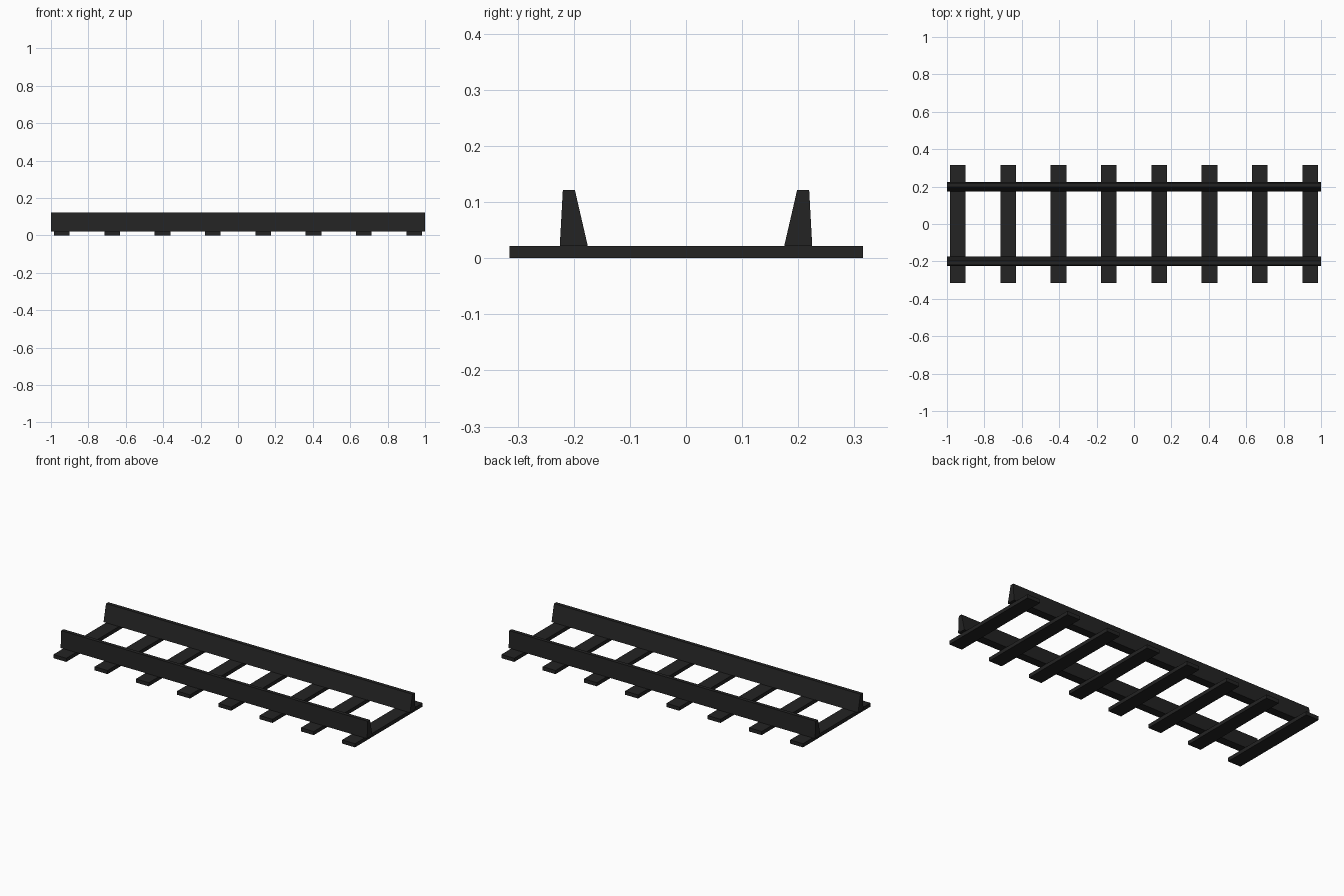
import bpy, bmesh

if "Cube" in bpy.data.objects:
    bpy.data.objects.remove(bpy.data.objects["Cube"])

# single dark material
dark = bpy.data.materials.new("dark_charcoal")
dark.diffuse_color = (0.017, 0.017, 0.017, 1)
dark.use_nodes = True
dark.node_tree.nodes["Principled BSDF"].inputs["Base Color"].default_value = dark.diffuse_color


def extrude_x(name, profile, x0, x1):
    """Extrude a closed (y, z) profile along x."""
    bm = bmesh.new()
    face = bm.faces.new([bm.verts.new((x0, y, z)) for y, z in profile])
    ext = bmesh.ops.extrude_face_region(bm, geom=[face])
    moved = [g for g in ext["geom"] if isinstance(g, bmesh.types.BMVert)]
    bmesh.ops.translate(bm, verts=moved, vec=(x1 - x0, 0, 0))
    bmesh.ops.recalc_face_normals(bm, faces=bm.faces)
    me = bpy.data.meshes.new(name)
    bm.to_mesh(me)
    bm.free()
    me.materials.append(dark)
    ob = bpy.data.objects.new(name, me)
    bpy.context.collection.objects.link(ob)
    return ob


TIE_TOP = 0.0215
TOP = 0.1215

# eight flat crossties
tie = [(-0.315, 0), (0.315, 0), (0.315, TIE_TOP), (-0.315, TIE_TOP)]
for i in range(8):
    x = -0.942 + i * 1.884 / 7
    extrude_x(f"crosstie_{i + 1}", tie, x - 0.042, x + 0.042)

# two tapered rails, mirrored, with the long slope facing inward
for side, label in ((-1, "front"), (1, "back")):
    rail = [(0.175, TIE_TOP), (0.225, TIE_TOP), (0.2195, TOP), (0.198, TOP)]
    extrude_x(f"{label}_rail", [(side * y, z) for y, z in rail], -1, 1)
